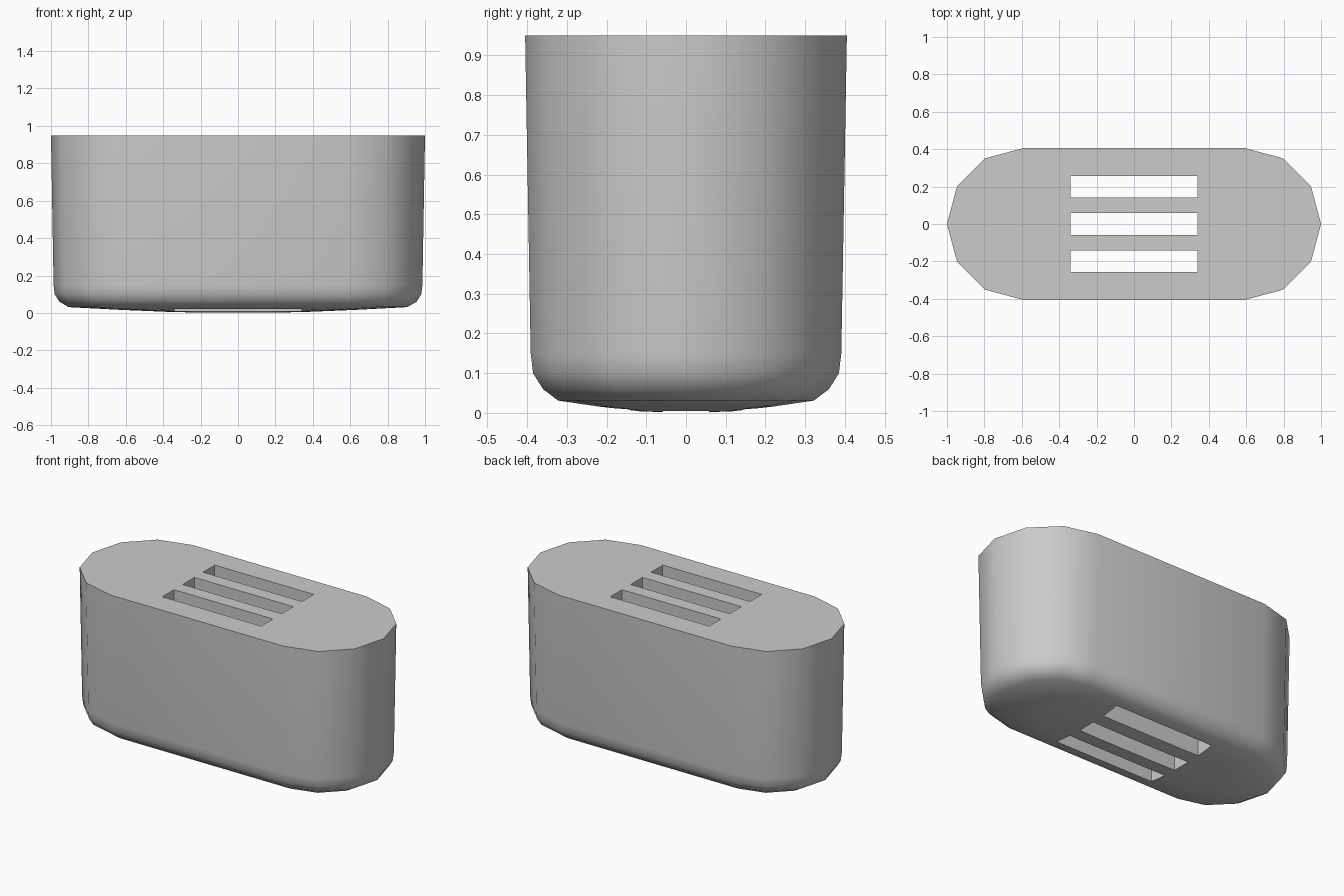
import bpy, bmesh
from math import pi, cos, sin

if "Cube" in bpy.data.objects:
    bpy.data.objects.remove(bpy.data.objects["Cube"])

# profile from top to bottom: half length, half width, z
RINGS = [(1.0, 0.405, 0.95), (0.986, 0.391, 0.15), (0.98, 0.385, 0.10),
         (0.955, 0.36, 0.06), (0.905, 0.322, 0.031),
         (0.62, 0.22, 0.016), (0.33, 0.117, 0.004)]
SEG = 6  # sides on each rounded end


def ring(bm, half_len, r, z):
    """Stadium outline with rounded ends."""
    c = half_len - r
    pts = []
    for side in (0, 1):
        for i in range(SEG + 1):
            a = -pi / 2 + pi * side + pi * i / SEG
            pts.append(bm.verts.new((r * cos(a) + (-c if side else c), r * sin(a), z)))
    return pts


# rounded body, slightly tapered with a gently domed underside
bm = bmesh.new()
rings = [ring(bm, *p) for p in RINGS]
bm.faces.new(rings[0])
for a, b in zip(rings, rings[1:]):
    n = len(a)
    for i in range(n):
        j = (i + 1) % n
        bm.faces.new((a[i], b[i], b[j], a[j]))
centre = bm.verts.new((0, 0, 0))
last = rings[-1]
for i in range(len(last)):
    bm.faces.new((last[i], centre, last[(i + 1) % len(last)]))
bmesh.ops.recalc_face_normals(bm, faces=bm.faces)
mesh = bpy.data.meshes.new("vented_body")
bm.to_mesh(mesh)
bm.free()
body = bpy.data.objects.new("vented_body", mesh)
bpy.context.collection.objects.link(body)

# three slots cut right through
bm = bmesh.new()
for y in (-0.2, 0.0, 0.2):
    vs = bmesh.ops.create_cube(bm, size=1)["verts"]
    bmesh.ops.scale(bm, vec=(0.68, 0.115, 2), verts=vs)
    bmesh.ops.translate(bm, vec=(0, y, 0.5), verts=vs)
cut_mesh = bpy.data.meshes.new("slot_cutter")
bm.to_mesh(cut_mesh)
bm.free()
cutter = bpy.data.objects.new("slot_cutter", cut_mesh)
bpy.context.collection.objects.link(cutter)
cutter.hide_render = True

mod = body.modifiers.new("slots", "BOOLEAN")
mod.operation = "DIFFERENCE"
mod.solver = "EXACT"
mod.object = cutter
bpy.context.view_layer.objects.active = body
body.select_set(True)
bpy.ops.object.modifier_apply(modifier=mod.name)
bpy.data.objects.remove(cutter)

# smooth sides, crisp rim and slot edges
bpy.ops.object.shade_smooth_by_angle(angle=0.75)
